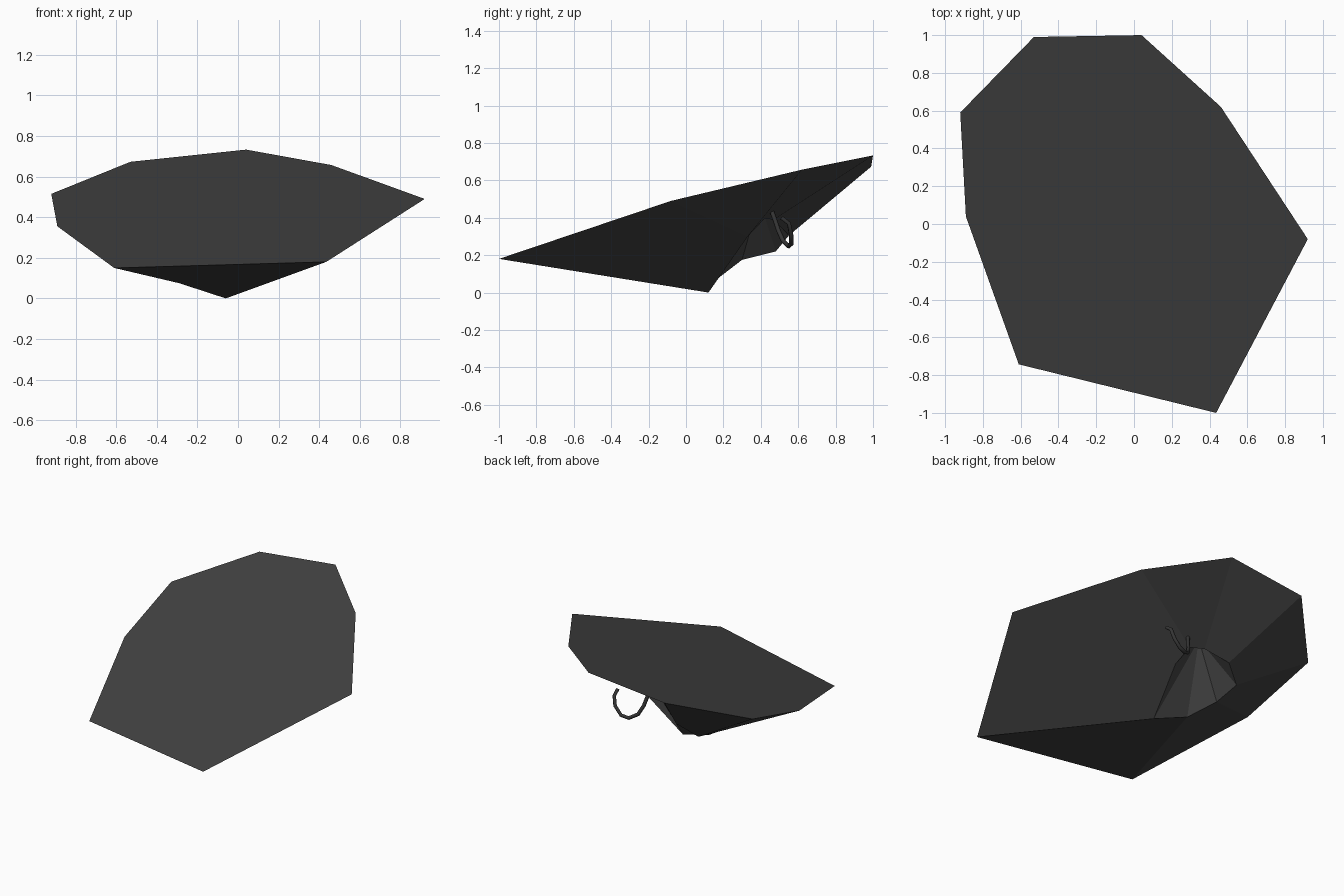
import bpy, bmesh

if "Cube" in bpy.data.objects:
    bpy.data.objects.remove(bpy.data.objects["Cube"])

def material(name, v):
    m = bpy.data.materials.new(name)
    m.diffuse_color = (v, v, v, 1)
    m.use_nodes = True
    m.node_tree.nodes["Principled BSDF"].inputs["Base Color"].default_value = m.diffuse_color
    return m

charcoal = material("charcoal", 0.055)
dark = material("dark_charcoal", 0.035)

# Outer rim, inner lower rim and recessed hub of the canopy
rim = [(-.53, .99, .673), (.04, 1, .733), (.46, .62, .657), (.92, -.08, .49),
       (.435, -1, .18), (-.61, -.743, .15), (-.89, .04, .355), (-.92, .59, .515)]
inner = [(-.31, .55, .305), (-.18, .47, .39), (-.10, .42, .395), (-.06, .33, .30),
         (-.06, .12, 0), (-.29, .17, .075), (-.42, .30, .175), (-.43, .48, .22)]
hub = (-.2, .39, .5)

bm = bmesh.new()
P = [bm.verts.new(p) for p in rim]
Q = [bm.verts.new(p) for p in inner]
H = bm.verts.new(hub)
bm.faces.new(P)  # flat top
for i in range(8):
    j = (i + 1) % 8
    bm.faces.new((P[i], P[j], Q[j], Q[i]))  # underside panels
    bm.faces.new((Q[i], Q[j], H))           # recess towards the hub
bmesh.ops.recalc_face_normals(bm, faces=bm.faces)
# Split every panel along the same diagonal but keep its two halves blended
me = bpy.data.meshes.new("canopy")
bm.to_mesh(me)
bm.free()
me.materials.append(charcoal)
canopy = bpy.data.objects.new("canopy", me)
bpy.context.collection.objects.link(canopy)

# Thin bent hook hanging under the canopy
path = [(-.06, .45, .46), (-.04, .475, .39), (-.025, .495, .33), (0, .52, .275),
        (.05, .55, .247), (.10, .562, .258), (.145, .562, .31), (.16, .55, .37),
        (.162, .51, .40)]
cu = bpy.data.curves.new("hook", "CURVE")
cu.dimensions = "3D"
cu.bevel_depth = 0.012
cu.bevel_resolution = 1
cu.use_fill_caps = True
sp = cu.splines.new("POLY")
sp.points.add(len(path) - 1)
for pt, co in zip(sp.points, path):
    pt.co = (*co, 1)
cu.materials.append(dark)
hook = bpy.data.objects.new("hook", cu)
bpy.context.collection.objects.link(hook)
